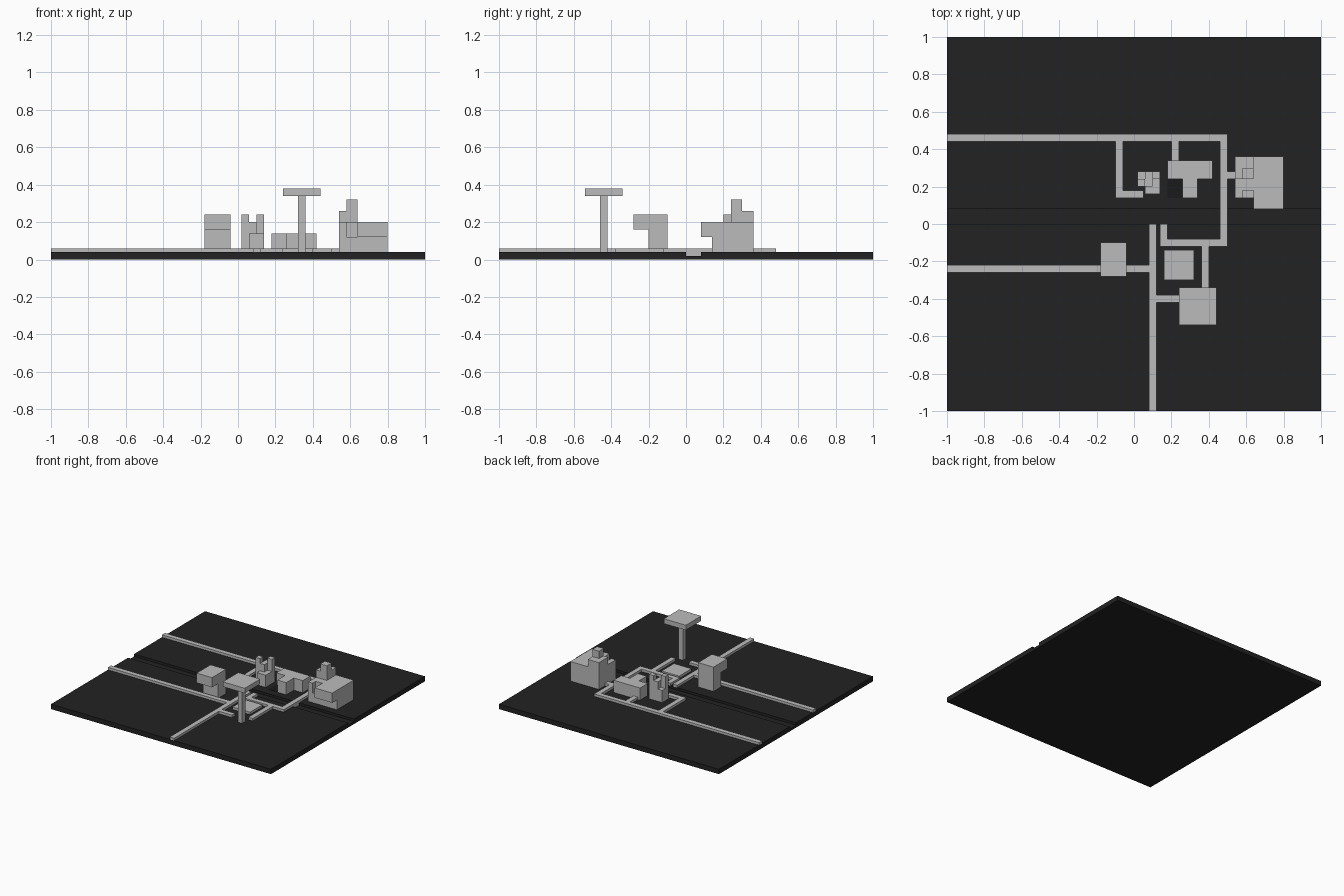
import bpy
import bmesh

cube = bpy.data.objects.get("Cube")
if cube:
    bpy.data.objects.remove(cube, do_unlink=True)


def material(name, rgb):
    m = bpy.data.materials.new(name)
    m.use_nodes = True
    m.diffuse_color = (*rgb, 1)
    m.node_tree.nodes["Principled BSDF"].inputs["Base Color"].default_value = (*rgb, 1)
    return m


LIGHT = material("light grey", (0.5, 0.5, 0.5))
DARK = material("charcoal", (0.016, 0.016, 0.016))
BLACK = material("black", (0.010, 0.010, 0.010))


def part(name, mat, *boxes):
    """One object from boxes given as (x0, x1, y0, y1, z0, z1)."""
    bm = bmesh.new()
    for x0, x1, y0, y1, z0, z1 in boxes:
        verts = bmesh.ops.create_cube(bm, size=1)["verts"]
        for v in verts:
            v.co = (x1 if v.co.x > 0 else x0,
                    y1 if v.co.y > 0 else y0,
                    z1 if v.co.z > 0 else z0)
    mesh = bpy.data.meshes.new(name)
    bm.to_mesh(mesh)
    bm.free()
    mesh.materials.append(mat)
    obj = bpy.data.objects.new(name, mesh)
    bpy.context.collection.objects.link(obj)
    return obj


def extruded(name, mat, outline, z0, z1):
    """A prism raised from a flat outline of (x, y) corners."""
    bm = bmesh.new()
    face = bm.faces.new([bm.verts.new((x, y, z0)) for x, y in outline])
    top = bmesh.ops.extrude_face_region(bm, geom=[face])["geom"]
    for v in top:
        if isinstance(v, bmesh.types.BMVert):
            v.co.z = z1
    bmesh.ops.recalc_face_normals(bm, faces=bm.faces)
    mesh = bpy.data.meshes.new(name)
    bm.to_mesh(mesh)
    bm.free()
    mesh.materials.append(mat)
    obj = bpy.data.objects.new(name, mesh)
    bpy.context.collection.objects.link(obj)
    return obj


G = 0.04      # ground height
P = 0.06      # path height

# Ground slab with a shallow channel running across it
ground = extruded("ground", DARK,
                  [(-1, 0), (1, 0), (1, G), (0.08, G), (0.08, 0.02), (0, 0.02), (0, G), (-1, G)],
                  -1, 1)
for v in ground.data.vertices:      # stand the profile up: (y, z, x) -> (x, y, z)
    v.co = (v.co.z, v.co.x, v.co.y)
part("dark_plate", BLACK, (0.18, 0.26, 0.14, 0.24, G, G + 0.002))

# Raised paths
paths = {
    "north_path": (-1, 0.46, 0.44, 0.48),
    "east_path": (0.46, 0.50, -0.12, 0.48),
    "middle_path": (0.18, 0.46, -0.12, -0.08),
    "middle_spur": (0.14, 0.18, -0.12, 0),
    "south_path": (0.08, 0.12, -1, 0),
    "west_path": (-1, 0.08, -0.26, -0.22),
    "tower_path_west": (0.12, 0.24, -0.42, -0.38),
    "tower_path_north": (0.36, 0.40, -0.38, -0.12),
    "keep_path": (-0.10, -0.06, 0.18, 0.44),
    "keep_path_end": (-0.10, 0.05, 0.14, 0.18),
    "hall_path": (0.20, 0.24, 0.34, 0.44),
    "manor_path": (0.50, 0.54, 0.24, 0.28),
}
for name, (x0, x1, y0, y1) in paths.items():
    part(name, LIGHT, (x0, x1, y0, y1, G, P))
part("channel_bridge", LIGHT, (0.46, 0.50, 0, 0.08, 0.02, G))
part("plaza", LIGHT, (0.16, 0.32, -0.30, -0.14, G, P))

# Overhanging lookout house
part("lookout_base", LIGHT, (-0.18, -0.04, -0.20, -0.10, G, 0.16))
part("lookout_top", LIGHT, (-0.18, -0.04, -0.28, -0.10, 0.16, 0.24))

# Tall flat-topped tower
part("tower_column", LIGHT, (0.32, 0.36, -0.46, -0.42, G, 0.34))
part("tower_deck", LIGHT, (0.24, 0.44, -0.54, -0.34, 0.34, 0.38))

# T-shaped hall
extruded("hall", LIGHT,
         [(0.18, 0.24), (0.26, 0.24), (0.26, 0.14), (0.34, 0.14),
          (0.34, 0.24), (0.42, 0.24), (0.42, 0.34), (0.18, 0.34)], G, 0.14)

# Small keep with uneven turrets
extruded("keep_base", LIGHT,
         [(0.02, 0.20), (0.06, 0.20), (0.06, 0.16), (0.14, 0.16), (0.14, 0.28), (0.02, 0.28)],
         G, 0.14)
part("keep_west_turret", LIGHT, (0.02, 0.06, 0.20, 0.24, 0.14, 0.24))
part("keep_east_turret", LIGHT, (0.10, 0.14, 0.24, 0.28, 0.14, 0.24))
part("keep_core", LIGHT, (0.06, 0.10, 0.20, 0.28, 0.14, 0.20))

# Large manor: main body, front overhang, notched wing and stepped tower
part("manor_body", LIGHT, (0.64, 0.80, 0.14, 0.36, G, 0.20))
part("manor_overhang", LIGHT, (0.64, 0.80, 0.08, 0.14, 0.12, 0.20))
part("manor_wing", LIGHT,
     (0.54, 0.58, 0.14, 0.36, G, 0.20),
     (0.58, 0.64, 0.14, 0.18, G, 0.12),
     (0.58, 0.64, 0.18, 0.36, G, 0.20))
part("manor_shoulder", LIGHT, (0.54, 0.64, 0.24, 0.36, 0.20, 0.26))
part("manor_tower", LIGHT, (0.58, 0.64, 0.24, 0.30, 0.26, 0.32))
